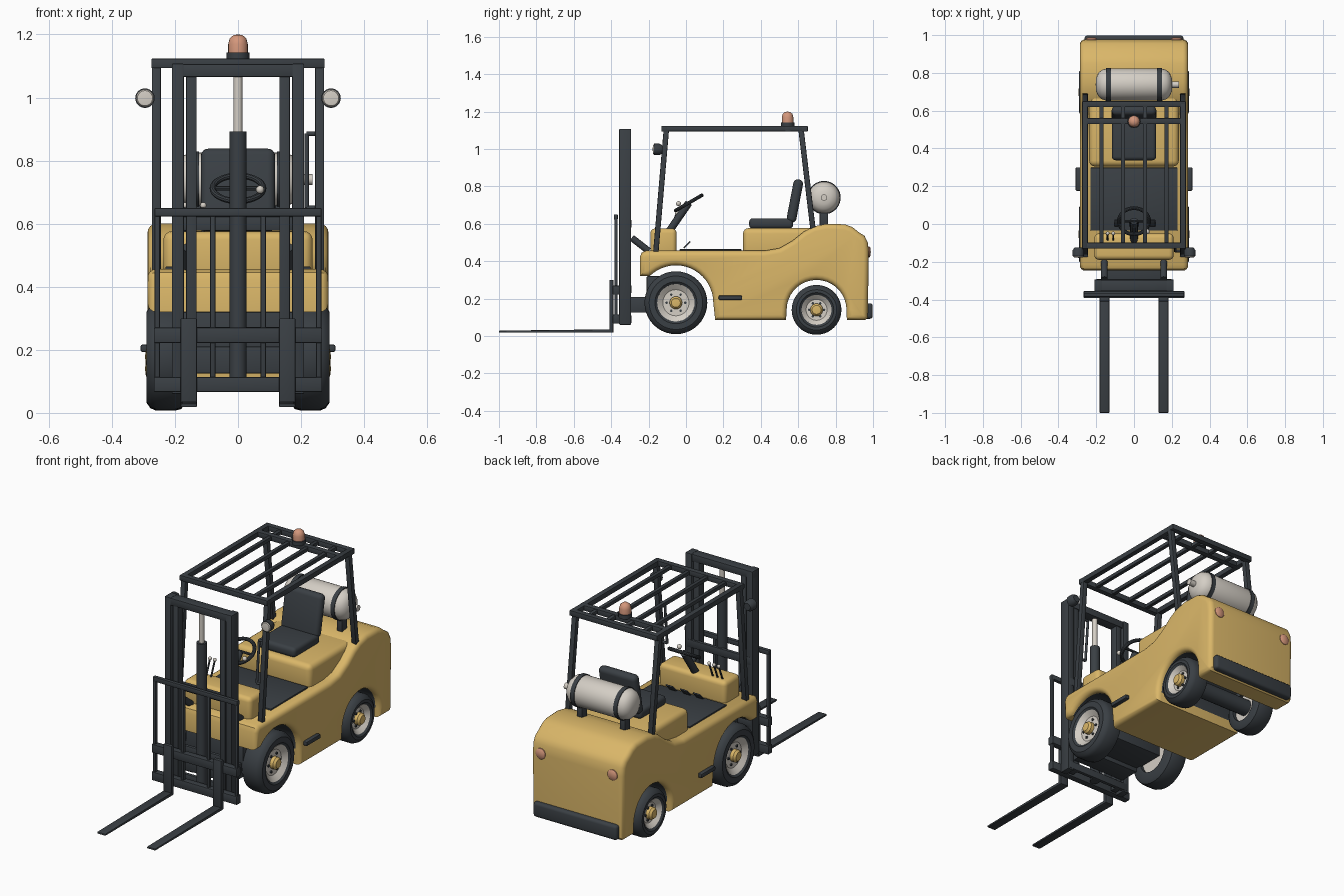
import bpy, bmesh, math
from mathutils import Vector, Matrix

cube = bpy.data.objects.get("Cube")
if cube:
    bpy.data.objects.remove(cube, do_unlink=True)


def material(name, rgb):
    m = bpy.data.materials.new(name)
    m.use_nodes = True
    m.diffuse_color = (*rgb, 1)
    m.node_tree.nodes["Principled BSDF"].inputs["Base Color"].default_value = (*rgb, 1)
    return m


YELLOW = material("body yellow", (0.70, 0.47, 0.14))
DARK = material("dark grey", (0.042, 0.050, 0.058))
LIGHT = material("light grey", (0.66, 0.62, 0.56))
ORANGE = material("lamp orange", (0.66, 0.31, 0.20))
made = []


def finish(name, bm, *mats):
    bmesh.ops.recalc_face_normals(bm, faces=bm.faces)
    mesh = bpy.data.meshes.new(name)
    bm.to_mesh(mesh)
    bm.free()
    for m in mats:
        mesh.materials.append(m)
    ob = bpy.data.objects.new(name, mesh)
    bpy.context.collection.objects.link(ob)
    made.append(ob)
    return ob


def block(name, centre, size, mat, bevel=0.004, tilt=0, segments=2):
    """Bevelled box, tilted about x."""
    bm = bmesh.new()
    bmesh.ops.create_cube(bm, size=1, matrix=Matrix.Diagonal((*size, 1)))
    if bevel:
        bmesh.ops.bevel(bm, geom=bm.edges[:], offset=bevel, segments=segments,
                        profile=0.5, affect='EDGES')
    bm.transform(Matrix.Translation(centre) @ Matrix.Rotation(tilt, 4, 'X'))
    return finish(name, bm, mat)


def span(name, lo, hi, mat, bevel=0.004, segments=2):
    """Bevelled box between two corners."""
    lo, hi = Vector(lo), Vector(hi)
    return block(name, (lo + hi) / 2, hi - lo, mat, bevel, 0, segments)


def beam(name, p, q, thick, mat):
    """Square bar lying in a plane of constant x."""
    p, q = Vector(p), Vector(q)
    d = q - p
    return block(name, (p + q) / 2, (thick, thick, d.length), mat,
                 0.004, math.atan2(-d.y, d.z))


def lathe(name, profile, origin, axis, mat, steps=36):
    """Revolve (radius, distance) points about an axis."""
    bm = bmesh.new()
    vs = [bm.verts.new((r, 0, t)) for r, t in profile]
    es = [bm.edges.new(pair) for pair in zip(vs, vs[1:])]
    bmesh.ops.spin(bm, geom=vs + es, cent=(0, 0, 0), axis=(0, 0, 1),
                   angle=math.tau, steps=steps)
    bmesh.ops.remove_doubles(bm, verts=bm.verts, dist=0.0001)
    turn = Vector(axis).to_track_quat('Z', 'Y').to_matrix().to_4x4()
    bm.transform(Matrix.Translation(origin) @ turn)
    return finish(name, bm, mat)


def rod(name, p, q, r, mat, steps=16):
    d = Vector(q) - Vector(p)
    return lathe(name, [(0, 0), (r, 0), (r, d.length), (0, d.length)], p, d, mat, steps)


def ball(name, c, r, mat):
    arc = [(r * math.sin(math.pi * i / 8), -r * math.cos(math.pi * i / 8)) for i in range(9)]
    return lathe(name, arc, c, (0, 0, 1), mat, 16)


# Body: side outline with two wheel arches, widened and rounded at the sides
FRONT, REAR = (-0.054, 0.178), (0.698, 0.14)


def arch(c, r, start, end, n=18):
    return [(c[0] + r * math.cos(a), c[1] + r * math.sin(a))
            for a in (start + (end - start) * i / n for i in range(n + 1))]


outline = [(-0.245, 0.32), (-0.247, 0.42), (-0.238, 0.445), (-0.215, 0.456),
           (0.42, 0.456), (0.5, 0.47), (0.57, 0.51), (0.63, 0.558), (0.68, 0.585),
           (0.75, 0.6), (0.85, 0.597), (0.89, 0.582), (0.92, 0.558), (0.955, 0.535),
           (0.972, 0.5), (0.977, 0.45), (0.972, 0.1), (0.957, 0.085), (0.86, 0.085)]
outline += arch(REAR, 0.16, 0, math.pi) + [(0.535, 0.085), (0.156, 0.085)]
outline += arch(FRONT, 0.2, 0, math.pi - math.asin(0.142 / 0.2))
bm = bmesh.new()
side = bm.faces.new([bm.verts.new((-0.287, y, z)) for y, z in outline])
out = bmesh.ops.extrude_face_region(bm, geom=[side])
bmesh.ops.translate(bm, vec=(0.574, 0, 0),
                    verts=[g for g in out["geom"] if isinstance(g, bmesh.types.BMVert)])
rim_edges = [e for e in bm.edges if abs(e.verts[0].co.x - e.verts[1].co.x) < 0.01]
bmesh.ops.bevel(bm, geom=rim_edges, offset=0.028, segments=4, profile=0.5,
                affect='EDGES', clamp_overlap=False)
for f in bm.faces:
    c = f.calc_center_median()
    inside = any(math.hypot(c.y - w[0], c.z - w[1]) < r + 0.003
                 for w, r in ((FRONT, 0.2), (REAR, 0.16)))
    f.material_index = int(inside and abs(c.x) < 0.1)
finish("body", bm, YELLOW, DARK)
span("seat_box", (-0.237, 0.305, 0.43), (0.237, 0.72, 0.577), YELLOW, 0.03, 4)
span("dashboard", (-0.21, -0.19, 0.43), (0.21, -0.05, 0.575), YELLOW, 0.025, 4)
span("floor_mat", (-0.23, -0.035, 0.45), (0.23, 0.298, 0.464), DARK, 0.003)
span("rear_bumper", (-0.262, 0.94, 0.092), (0.262, 0.998, 0.175), DARK, 0.015, 3)
span("front_axle", (-0.18, -0.21, 0.15), (0.18, 0.0, 0.32), DARK)
span("mast_bracket", (-0.17, -0.3, 0.125), (0.17, -0.18, 0.21), DARK)
rod("rear_axle", (-0.2, *REAR), (0.2, *REAR), 0.045, DARK)

# Seat
block("seat_cushion", (0, 0.455, 0.602), (0.235, 0.235, 0.055), DARK, 0.02, 0, 4)
block("seat_back", (0, 0.582, 0.722), (0.236, 0.052, 0.235), DARK, 0.024, -0.19, 4)

# Gas tank with straps, feet and valve
cap = [(0, 0.203), (0.035, 0.2), (0.06, 0.19), (0.077, 0.172), (0.085, 0.145)]
tank = [(r, -t) for r, t in cap] + cap[::-1]
TANK = (0, 0.738, 0.74)
lathe("gas_tank", tank, TANK, (1, 0, 0), LIGHT)
rod("tank_valve", (0.195, *TANK[1:]), (0.237, *TANK[1:]), 0.017, LIGHT)
for s in (-1, 1):
    rod("tank_strap", (s * 0.135 - 0.012, *TANK[1:]), (s * 0.135 + 0.012, *TANK[1:]),
        0.089, DARK, 36)
    span("tank_foot", (s * 0.135 - 0.017, 0.715, 0.58), (s * 0.135 + 0.017, 0.76, 0.67), DARK)

# Wheels
for label, (wy, wz), R, rim in (("front", FRONT, 0.168, 0.1), ("rear", REAR, 0.133, 0.08)):
    for s in (-1, 1):
        at, ax = (s * 0.17, wy, wz), (s, 0, 0)
        lathe(label + "_tyre", [(rim, 0), (R - 0.02, 0), (R - 0.005, 0.01), (R, 0.03), (R, 0.09),
                                (R - 0.008, 0.108), (R - 0.025, 0.12), (rim + 0.012, 0.12),
                                (rim, 0.11), (rim, 0)], at, ax, DARK, 40)
        lathe(label + "_rim", [(0, 0.02), (rim, 0.02), (rim, 0.112), (rim * 0.9, 0.105),
                               (rim * 0.7, 0.09), (0, 0.09)], at, ax, LIGHT)
        lathe(label + "_hub", [(0.034, 0.085), (0.034, 0.11), (0.024, 0.122), (0, 0.125)],
              at, ax, YELLOW, 20)
        for k in range(6):
            a = math.tau * k / 6
            p = Vector((s * 0.255, wy + rim * 0.5 * math.cos(a), wz + rim * 0.5 * math.sin(a)))
            rod(label + "_bolt", p, p + Vector((s * 0.012, 0, 0)), 0.007, DARK, 6)

# Overhead guard
for s in (-1, 1):
    beam("front_post", (s * 0.259, -0.162, 0.44), (s * 0.259, -0.105, 1.105), 0.029, DARK)
    beam("rear_post", (s * 0.259, 0.679, 0.57), (s * 0.259, 0.615, 1.105), 0.029, DARK)
    span("guard_rail", (s * 0.259 - 0.015, -0.13, 1.094), (s * 0.259 + 0.015, 0.64, 1.124), DARK)
    for x in (0.058, 0.172):
        span("guard_slat", (s * x - 0.011, -0.12, 1.097), (s * x + 0.011, 0.64, 1.119), DARK)
for y in (-0.115, 0.545, 0.635):
    span("guard_crossbar", (-0.275, y - 0.016, 1.093), (0.275, y + 0.016, 1.124), DARK)
rod("beacon_base", (0, 0.543, 1.12), (0, 0.543, 1.143), 0.036, DARK, 24)
lathe("beacon", [(0.031, 1.14), (0.031, 1.17), (0.026, 1.188), (0.014, 1.198), (0, 1.2)],
      (0, 0.543, 0), (0, 0, 1), ORANGE, 24)

# Lamps, steps and grab handle
for s in (-1, 1):
    lathe("headlight", [(0, 0), (0.02, 0), (0.03, 0.015), (0.031, 0.045), (0, 0.045)],
          (s * 0.295, -0.125, 0.998), (0, -1, 0), DARK, 24)
    lathe("headlight_lens", [(0.029, 0.043), (0.024, 0.051), (0, 0.054)],
          (s * 0.295, -0.125, 0.998), (0, -1, 0), LIGHT, 24)
    lathe("tail_light", [(0.03, -0.01), (0.03, 0.005), (0.022, 0.011), (0, 0.013)],
          (s * 0.225, 0.975, 0.45), (0, 1, 0), ORANGE, 24)
    span("side_step", (s * 0.295 - 0.014, 0.175, 0.193), (s * 0.295 + 0.014, 0.3, 0.217),
         DARK, 0.006)
low, high = Vector((0.218, -0.143, 0.65)), Vector((0.218, -0.122, 0.885))
rod("grab_handle", low, high, 0.007, DARK)
for p in (low, high):
    rod("grab_handle_end", p, p + Vector((0.04, 0, 0)), 0.007, DARK)

# Steering wheel, column, levers and pedals
hub = Vector((0, 0.015, 0.712))
rod("steering_column", (0, -0.09, 0.56), hub, 0.02, DARK)
normal = Vector((0, -0.5, 0.86))
ring = [(0.08 + 0.01 * math.cos(math.tau * i / 10), 0.01 * math.sin(math.tau * i / 10))
        for i in range(11)]
lathe("steering_wheel", ring, hub, normal, DARK)
for d in (Vector((0.08, 0, 0)), Vector((-0.08, 0, 0)), Vector((0, -0.069, -0.04))):
    rod("steering_spoke", hub, hub + d, 0.007, DARK, 8)
ball("steering_knob", (0.07, -0.04, 0.708), 0.013, LIGHT)
for x in (-0.17, -0.14, -0.11):
    rod("lever", (x, -0.085, 0.57), (x, -0.05, 0.655), 0.005, DARK, 8)
    ball("lever_knob", (x, -0.05, 0.658), 0.01, LIGHT)
for x in (-0.08, 0.0, 0.09):
    block("pedal", (x, 0.005, 0.488), (0.045, 0.05, 0.008), DARK, 0.002, 0.8)

# Mast with lift and tilt cylinders
for s in (-1, 1):
    span("outer_mast_rail", (s * 0.191 - 0.019, -0.357, 0.06),
         (s * 0.191 + 0.019, -0.294, 1.108), DARK)
    span("inner_mast_rail", (s * 0.148 - 0.017, -0.35, 0.07),
         (s * 0.148 + 0.017, -0.302, 1.08), DARK)
    rod("tilt_cylinder", (s * 0.157, -0.29, 0.525), (s * 0.157, -0.2, 0.455), 0.018, DARK)
span("mast_top", (-0.21, -0.355, 1.065), (0.21, -0.298, 1.106), DARK)
for z in (0.09, 0.25, 0.6):
    span("mast_crossbar", (-0.2, -0.312, z - 0.022), (0.2, -0.292, z + 0.022), DARK)
rod("lift_cylinder", (0, -0.325, 0.07), (0, -0.325, 0.892), 0.027, DARK, 24)
rod("lift_rod", (0, -0.325, 0.88), (0, -0.325, 1.07), 0.014, LIGHT)

# Carriage, load backrest and forks
for z in (0.09, 0.246):
    span("carriage_bar", (-0.267, -0.392, z - 0.024), (0.267, -0.355, z + 0.024), DARK)
span("backrest_top", (-0.265, -0.386, 0.623), (0.265, -0.364, 0.65), DARK)
for s in (-1, 1):
    for x in (0.256, 0.08):
        span("backrest_bar", (s * x - 0.009, -0.383, 0.08), (s * x + 0.009, -0.366, 0.64), DARK)
    span("fork_shank", (s * 0.156 - 0.026, -0.41, 0.018), (s * 0.156 + 0.026, -0.388, 0.3), DARK)
    blade = span("fork_blade", (s * 0.156 - 0.026, -1.0, 0.018),
                 (s * 0.156 + 0.026, -0.39, 0.036), DARK)
    for v in blade.data.vertices:
        if v.co.y < -0.9 and v.co.z > 0.027:
            v.co.z -= 0.007

# Smooth shading with crisp edges
bpy.ops.object.select_all(action='DESELECT')
for ob in made:
    ob.select_set(True)
bpy.context.view_layer.objects.active = made[0]
bpy.ops.object.shade_smooth_by_angle(angle=math.radians(35))
